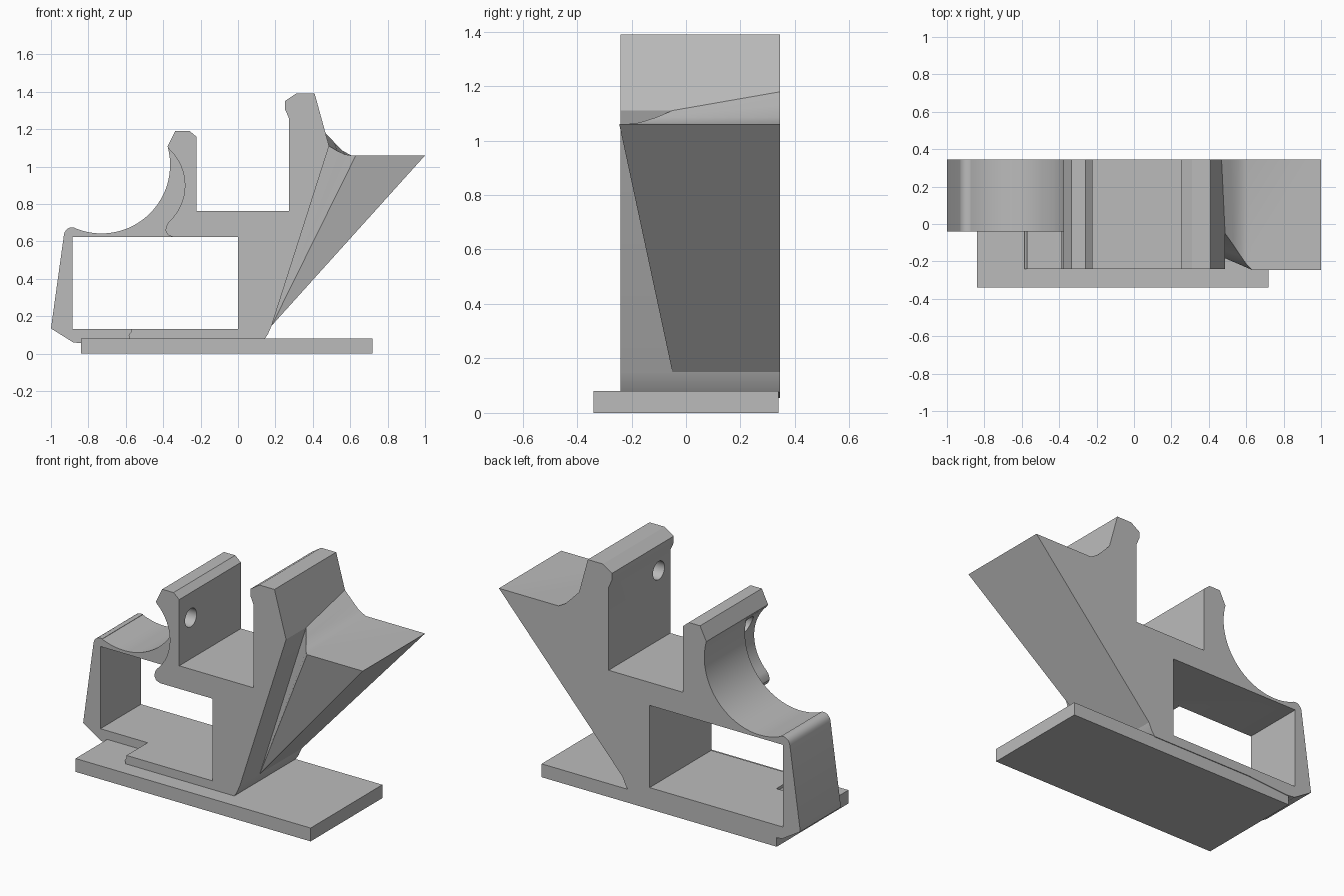
import bpy, bmesh, math

cube = bpy.data.objects.get("Cube")
if cube:
    bpy.data.objects.remove(cube, do_unlink=True)

grey = bpy.data.materials.new("plain_grey")
grey.use_nodes = True
colour = (0.5, 0.5, 0.5, 1)
grey.diffuse_color = colour
grey.node_tree.nodes["Principled BSDF"].inputs["Base Color"].default_value = colour

FRONT, STEP, BACK = -0.24, -0.04, 0.345


def mesh_object(name, verts, faces):
    bm = bmesh.new()
    vs = [bm.verts.new(v) for v in verts]
    for f in faces:
        bm.faces.new([vs[i] for i in f])
    bmesh.ops.recalc_face_normals(bm, faces=bm.faces)
    me = bpy.data.meshes.new(name)
    bm.to_mesh(me)
    bm.free()
    me.materials.append(grey)
    ob = bpy.data.objects.new(name, me)
    bpy.context.collection.objects.link(ob)
    return ob


def prism(name, outline, y0, y1):
    """Extrude an x-z outline along y."""
    n = len(outline)
    verts = [(x, y, z) for y in (y0, y1) for x, z in outline]
    faces = [range(n), range(n, 2 * n)]
    faces += [(i, (i + 1) % n, (i + 1) % n + n, i + n) for i in range(n)]
    return mesh_object(name, verts, faces)


def box(name, x0, x1, y0, y1, z0, z1):
    return prism(name, [(x0, z0), (x1, z0), (x1, z1), (x0, z1)], y0, y1)


def arc(cx, cz, r, start, end, steps):
    angles = [math.radians(start + (end - start) * i / steps) for i in range(steps + 1)]
    return [(cx + r * math.cos(a), cz + r * math.sin(a)) for a in angles]


def cut(target, cutter):
    m = target.modifiers.new("cut", 'BOOLEAN')
    m.operation, m.solver, m.object = 'DIFFERENCE', 'EXACT', cutter
    bpy.context.view_layer.objects.active = target
    bpy.ops.object.modifier_apply(modifier=m.name)
    bpy.data.objects.remove(cutter, do_unlink=True)


# Base plate
box("base_plate", -0.84, 0.72, -0.34, 0.34, 0, 0.08)

# Cradle body: full side outline, two prongs and a round scoop
outline = [(-0.82, 0.055), (-0.55, 0.075), (0.14, 0.075), (0.16, 0.105), (0.18, 0.15),
           (0.487, 1.11), (0.41, 1.39), (0.31, 1.39), (0.25, 1.35), (0.25, 1.31),
           (0.272, 1.26), (0.272, 0.763), (-0.222, 0.763), (-0.222, 1.16),
           (-0.26, 1.192), (-0.335, 1.192)]
outline += arc(-0.73, 1.01, 0.367, 15.5, -113, 28)
outline += arc(-0.885, 0.63, 0.046, 75, 175, 6)
outline += [(-1, 0.135), (-0.88, 0.06)]
body = prism("cradle_body", outline, FRONT, BACK)

# Rectangular opening
cut(body, box("opening_cutter", -0.885, 0, -1, 1, 0.132, 0.625))

# Front recess that sets the scoop arm back and leaves a hooked prong
recess = [(-1.2, 0), (-0.58, 0), (-0.58, 0.09), (-0.585, 0.1), (-0.572, 0.115),
          (-0.572, 0.2), (-0.35, 0.5), (-0.35, 0.625), (-0.375, 0.635),
          (-0.388, 0.66), (-0.38, 0.69)]
recess += arc(-0.548, 0.9, 0.264, -47, 47, 16)
recess += [(-0.376, 1.105), (-0.45, 1.25), (-1.2, 1.25)]
cut(body, prism("recess_cutter", recess, -1, STEP))


# Pin holes: through the low prong, blind in the tall one
def pin_hole(x0, x1, z):
    ring = [(-0.13 + y, z + h) for y, h in arc(0, 0, 0.055, 0, 345, 23)]
    n = len(ring)
    verts = [(x, y, h) for x in (x0, x1) for y, h in ring]
    faces = [range(n), range(n, 2 * n)]
    faces += [(i, (i + 1) % n, (i + 1) % n + n, i + n) for i in range(n)]
    cut(body, mesh_object("pin_cutter", verts, faces))


pin_hole(-0.5, -0.1, 1.01)
pin_hole(0.2, 0.37, 1.18)

# Side wing: flat shelf, flared front, blended into the tall prong
blend_front = [(0.487, -0.05, 1.11), (0.53, -0.11, 1.085), (0.57, -0.17, 1.066), (0.605, -0.22, 1.06)]
blend_back = [(0.467, BACK, 1.18), (0.515, BACK, 1.13), (0.56, BACK, 1.085), (0.605, BACK, 1.06)]
tips = [(0.18, -0.05, 0.15), (0.18, BACK, 0.15), (1, -0.245, 1.06), (1, BACK, 1.06), (0.63, -0.245, 1.06)]
root_f, root_b, tip_f, tip_b, shelf = range(8, 13)
faces = [(i, i + 1, i + 5, i + 4) for i in range(3)]            # blend
faces += [(root_f, i + 1, i) for i in range(3)]                 # front flare
faces += [(root_f, shelf, 3), (root_f, tip_f, shelf)]
faces += [(3, shelf, tip_f, tip_b, 7)]                          # shelf
faces += [(root_f, root_b, tip_b, tip_f)]                       # sloped underside
faces += [(root_b, 4, 5, 6, 7, tip_b), (root_f, 0, 4, root_b)]  # back and root
wing = mesh_object("side_wing", blend_front + blend_back + tips, faces)

# Smooth curved surfaces, keep corners crisp
for ob in (body, wing):
    bpy.ops.object.select_all(action='DESELECT')
    ob.select_set(True)
    bpy.context.view_layer.objects.active = ob
    bpy.ops.object.shade_smooth_by_angle(angle=math.radians(25))
